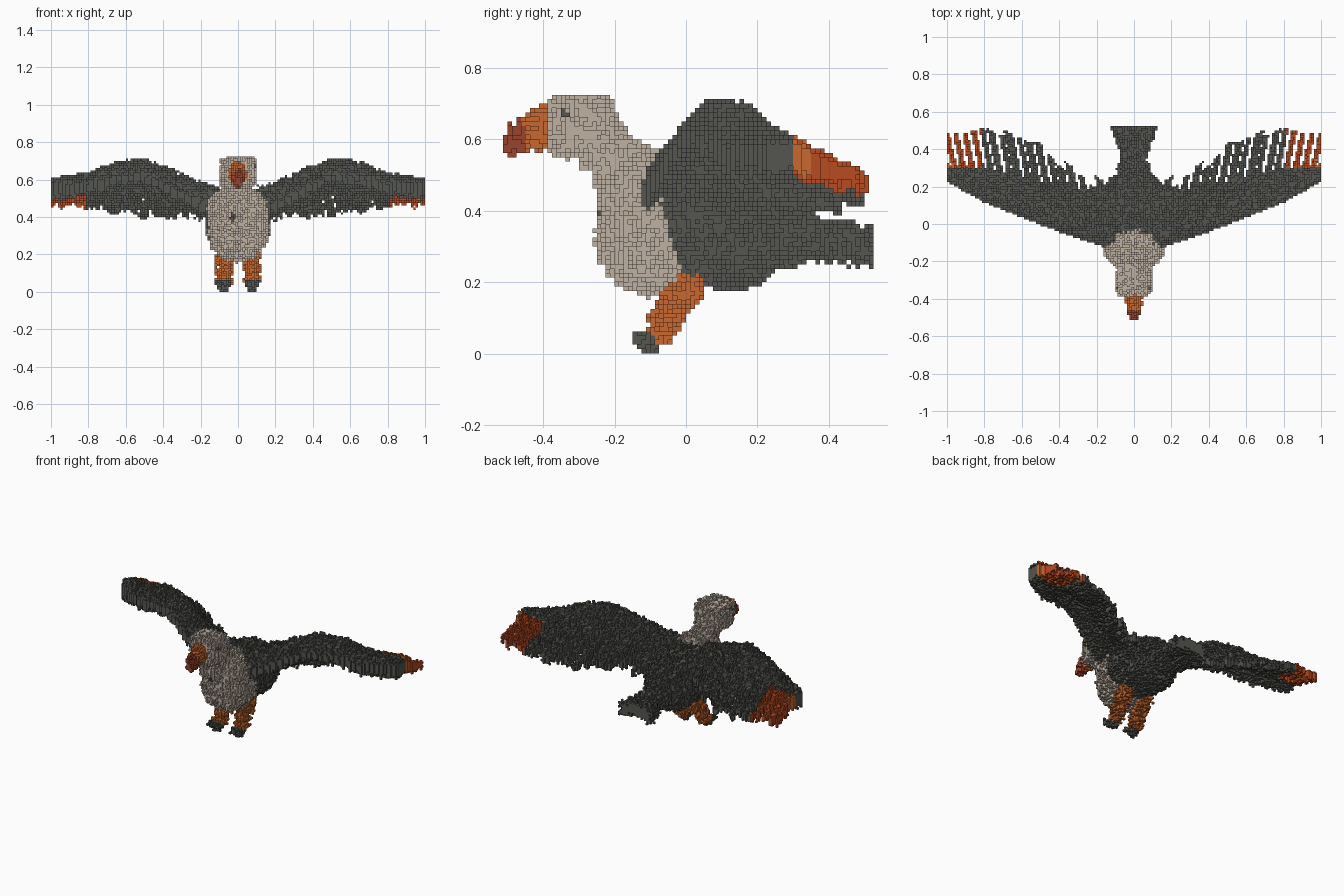
import bpy, math, random

random.seed(4)
V = 0.0125            # voxel edge
ROUGH = 0.017         # raggedness of the plumage

if "Cube" in bpy.data.objects:
    bpy.data.objects.remove(bpy.data.objects["Cube"], do_unlink=True)


def material(name, rgb):
    m = bpy.data.materials.new(name)
    m.use_nodes = True
    m.diffuse_color = (*rgb, 1)
    bsdf = m.node_tree.nodes["Principled BSDF"]
    bsdf.inputs["Base Color"].default_value = (*rgb, 1)
    bsdf.inputs["Roughness"].default_value = 0.9
    return m


MATS = [material("dark grey", (0.09, 0.09, 0.081)),
        material("beige", (0.52, 0.44, 0.365)),
        material("orange", (0.59, 0.14, 0.03)),
        material("red orange", (0.48, 0.07, 0.016)),
        material("brown red", (0.32, 0.056, 0.026))]
DARK, BEIGE, ORANGE, RED, BROWN = range(5)

taken = set()         # cells already filled by earlier parts
SIDES = [((1, 0, 0), ((1, 0, 0), (1, 1, 0), (1, 1, 1), (1, 0, 1))),
         ((-1, 0, 0), ((0, 0, 0), (0, 0, 1), (0, 1, 1), (0, 1, 0))),
         ((0, 1, 0), ((0, 1, 0), (0, 1, 1), (1, 1, 1), (1, 1, 0))),
         ((0, -1, 0), ((0, 0, 0), (1, 0, 0), (1, 0, 1), (0, 0, 1))),
         ((0, 0, 1), ((0, 0, 1), (1, 0, 1), (1, 1, 1), (0, 1, 1))),
         ((0, 0, -1), ((0, 0, 0), (0, 1, 0), (1, 1, 0), (1, 0, 0)))]


def voxel_part(name, depth, lo, hi, colour, rough=ROUGH):
    """Fill a box of cells where depth(x, y, z) > 0 and skin the result."""
    cells = set()
    a = [math.floor(c / V + .01) for c in lo]
    b = [math.ceil(c / V - .01) for c in hi]
    for i in range(a[0], b[0]):
        for j in range(a[1], b[1]):
            for k in range(max(a[2], 0), b[2]):
                d = depth((i + .5) * V, (j + .5) * V, (k + .5) * V)
                if d > -rough and d + random.uniform(-rough, rough) > 0 \
                        and (i, j, k) not in taken:
                    cells.add((i, j, k))
    taken.update(cells)
    index, faces, mats = {}, [], []
    for i, j, k in sorted(cells):
        m = colour((i + .5) * V, (j + .5) * V, (k + .5) * V)
        for (dx, dy, dz), quad in SIDES:
            if (i + dx, j + dy, k + dz) in cells:
                continue
            faces.append([index.setdefault((i + p, j + q, k + r), len(index))
                          for p, q, r in quad])
            mats.append(m)
    mesh = bpy.data.meshes.new(name)
    mesh.from_pydata([(p * V, q * V, r * V) for p, q, r in index], [], faces)
    for m in MATS:
        mesh.materials.append(m)
    mesh.polygons.foreach_set("material_index", mats)
    mesh.update()
    bpy.context.collection.objects.link(bpy.data.objects.new(name, mesh))


def chain(points, wide=1.0):
    """Depth inside a tapering tube through (x, y, z, radius) points."""
    def depth(x, y, z):
        best = -1
        for p, q in zip(points, points[1:]):
            u = [(q[n] - p[n]) / (wide if n == 0 else 1) for n in range(3)]
            w = [(c - p[n]) / (wide if n == 0 else 1) for n, c in enumerate((x, y, z))]
            t = sum(g * h for g, h in zip(u, w)) / max(sum(g * g for g in u), 1e-9)
            t = min(1, max(0, t))
            dist = math.sqrt(sum((h - t * g) ** 2 for g, h in zip(u, w)))
            best = max(best, p[3] + t * (q[3] - p[3]) - dist)
        return best
    return depth


def lerp(x, xs, ys):
    for n in range(len(xs) - 1):
        if x <= xs[n + 1]:
            t = max(0, (x - xs[n]) / (xs[n + 1] - xs[n]))
            return ys[n] + t * (ys[n + 1] - ys[n])
    return ys[-1]


# Beak
voxel_part("beak", chain([(0, -.38, .635, .06), (0, -.45, .612, .045), (0, -.485, .585, .03)], .8),
           (-.07, -.515, .54), (.07, -.385, .71),
           lambda x, y, z: BROWN if y < -.45 + .15 * (.6 - z) else ORANGE, .01)

# Head: a rounded box with small eyes
def head(x, y, z):
    q = (abs(x / .09) ** 4 + abs((y + .297) / .09) ** 4 + abs((z - .637) / .083) ** 4) ** .25
    return .09 * (1 - q)


def head_colour(x, y, z):
    return DARK if abs(x) > .07 and math.hypot(y + .34, z - .67) < .013 else BEIGE


voxel_part("head", head, (-.1125, -.3875, .54), (.1125, -.19, .725), head_colour, .015)
voxel_part("neck", chain([(0, -.27, .62, .075), (0, -.205, .55, .07), (0, -.13, .46, .11)]),
           (-.15, -.36, .4), (.15, -.03, .7), lambda x, y, z: BEIGE)

# Body: broad pale breast in front, dark back behind
def body_colour(x, y, z):
    edge = lerp(z, (.2, .3, .42, .55), (.0, -.035, -.07, -.05))
    spot = y < -.19 and math.hypot(x + .03, z - .4) < .02
    return DARK if spot or y > edge else BEIGE


voxel_part("body",
           chain([(.035, -.115, .43, .122), (-.035, -.115, .43, .122), (0, -.09, .325, .155),
                  (0, .02, .37, .165), (0, .13, .35, .16), (0, .29, .33, .08)]),
           (-.2, -.265, .14), (.2, .38, .6), body_colour)

# Tail fan, drooping slightly at its sides
def tail(x, y, z):
    half = lerp(y, (.28, .36, .52), (.06, .055, .115))
    mid = lerp(y, (.28, .4, .52), (.335, .335, .315)) - .025 * abs(x) / half
    return min(half - abs(x), .038 - abs(z - mid))


voxel_part("tail", tail, (-.13, .25, .24), (.13, .525, .4), lambda x, y, z: DARK)

# Wings: arched sheets with slotted feathers along the rear edge
SPAN = (.1, .2, .35, .5, .65, .8, 1.0)
LEAD = (-.14, -.11, -.06, -.005, .055, .115, .225)
SOLID = (.18, .18, .20, .23, .27, .30, .32)
REAR = (.19, .26, .34, .43, .49, .52, .515)
TOP = (.50, .53, .605, .665, .645, .585, .552)
LOW = (.41, .41, .40, .425, .445, .47, .485)
NOSE = (.08, .08, .075, .06, .05, .03, .008)
PITCH = .05
cut = [random.uniform(0, .08) for _ in range(40)]
duty = [random.uniform(.6, .95) for _ in range(40)]
lift = [random.uniform(-.012, .012) for _ in range(40)]


def wing(x, y, z):
    x = abs(x)
    lead, rear = lerp(x, SPAN, LEAD), lerp(x, SPAN, REAR)
    solid = lerp(x, SPAN, SOLID)
    t = (y - lead) / (rear - lead)
    if t < 0 or t > 1:
        return -1
    top, low = lerp(x, SPAN, TOP), lerp(x, SPAN, LOW)
    if t < .28:
        mid = top - lerp(x, SPAN, NOSE) * (1 - t / .28) ** 2
    else:
        mid = top - (top - low) * (1 - (1 - (t - .28) / .72) ** 1.4)
    thick = lerp(x, (.15, .4, 1.0), (.05, .036, .038)) * (1 - t) + .016
    thick *= min(1, lerp(x, (.6, 1.0), (.5, .8)) + t * 4)
    if y > solid:
        f = (x - .22 * (y - solid)) / PITCH
        n = int(f)
        if f - n > (.62 if x > .8 else duty[n]) or y > rear - cut[n] * (.4 if x > .6 else 1):
            return -1
        mid += lift[n]
    return thick - abs(z - mid)


def wing_colour(x, y, z):
    if abs(x) > .81 and y > .30:
        return ORANGE if abs(x) > .96 and y < .35 else RED
    return DARK


for side, s in (("left", 1), ("right", -1)):
    x0, x1 = sorted((s * .1, s * 1.0))
    voxel_part(side + "_wing", wing, (x0, -.15, .36), (x1, .525, .7125), wing_colour)
    # Legs and clawed feet
    x0, x1 = sorted((s * .02, s * .14))
    voxel_part(side + "_foot",
               chain([(s * .05, -.13, .042, .014), (s * .075, -.105, .035, .028),
                      (s * .105, -.13, .042, .014), (s * .075, -.105, .035, .028),
                      (s * .075, -.10, .012, .018)]),
               (x0, -.155, 0), (x1, -.075, .06), lambda x, y, z: DARK, .01)
    voxel_part(side + "_leg",
               chain([(s * .072, 0, .19, .04), (s * .072, -.05, .11, .034), (s * .075, -.078, .055, .03)]),
               (x0, -.125, .025), (x1, .05, .23), lambda x, y, z: ORANGE, .02)
